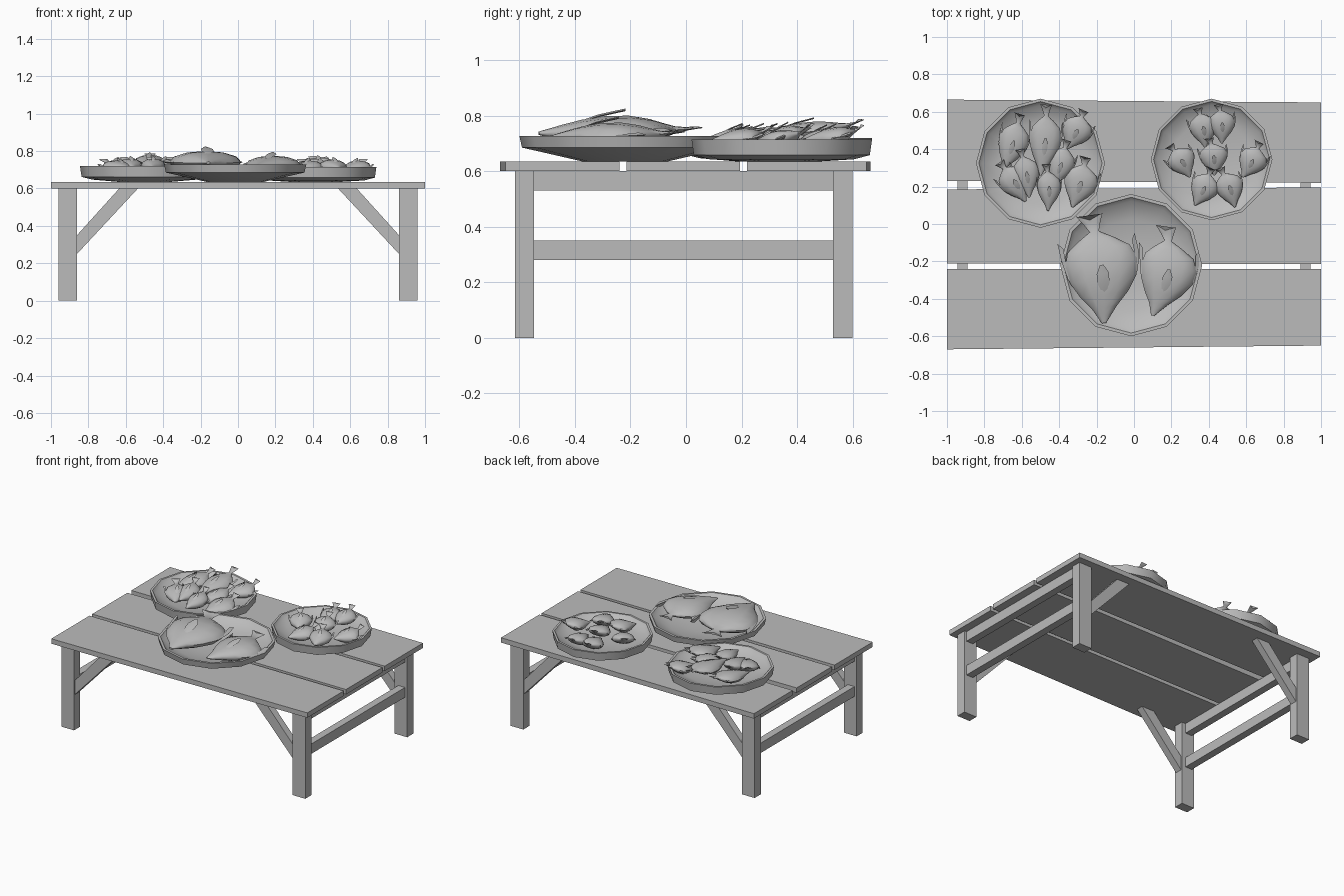
import bpy, bmesh, math
from mathutils import Vector

if "Cube" in bpy.data.objects:
    bpy.data.objects.remove(bpy.data.objects["Cube"], do_unlink=True)

grey = bpy.data.materials.new("plain_grey")
grey.use_nodes = True
GREY = (0.5, 0.5, 0.5, 1)
grey.diffuse_color = GREY
grey.node_tree.nodes["Principled BSDF"].inputs["Base Color"].default_value = GREY


def finish(name, bm, angle=None):
    bmesh.ops.recalc_face_normals(bm, faces=bm.faces)
    me = bpy.data.meshes.new(name)
    bm.to_mesh(me)
    bm.free()
    me.materials.append(grey)
    ob = bpy.data.objects.new(name, me)
    bpy.context.collection.objects.link(ob)
    if angle:
        bpy.ops.object.select_all(action='DESELECT')
        ob.select_set(True)
        bpy.context.view_layer.objects.active = ob
        bpy.ops.object.shade_smooth_by_angle(angle=math.radians(angle))
    return ob


def prism(name, pts, axis, lo, hi):
    """Extrude a flat outline along the y or z axis."""
    bm = bmesh.new()
    def at(p, h):
        return bm.verts.new((p[0], h, p[1]) if axis == 'y' else (p[0], p[1], h))
    a = [at(p, lo) for p in pts]
    b = [at(p, hi) for p in pts]
    bm.faces.new(a)
    bm.faces.new(b)
    for i in range(len(a)):
        j = (i + 1) % len(a)
        bm.faces.new((a[i], a[j], b[j], b[i]))
    return finish(name, bm)


def box(name, x0, x1, y0, y1, z0, z1):
    return prism(name, [(x0, y0), (x1, y0), (x1, y1), (x0, y1)], 'z', z0, z1)


def loft(bm, rings):
    """Skin closed rings of points and cap both ends."""
    rows = [[bm.verts.new(p) for p in r] for r in rings]
    for a, b in zip(rows, rows[1:]):
        for i in range(len(a)):
            j = (i + 1) % len(a)
            bm.faces.new((a[i], a[j], b[j], b[i]))
    bm.faces.new(rows[0])
    bm.faces.new(rows[-1])


# Table top: three slightly uneven planks
for name, l0, l1, r0, r1 in [("back_plank", .23, .665, .22, .65),
                             ("middle_plank", -.21, .185, -.215, .195),
                             ("front_plank", -.67, -.24, -.65, -.24)]:
    prism(name, [(-1, l0), (1, r0), (1, r1), (-1, l1)], 'z', .6, .635)

# Legs, end rails and diagonal braces
for side, s in (("left", 1), ("right", -1)):
    xs = sorted((s * .86, s * .96))
    rail = sorted((s * .89, s * .943))
    for end, y0, y1 in (("front", -.615, -.547), ("back", .53, .6)):
        box(f"{end}_{side}_leg", *xs, y0, y1, 0, .6)
        mid = (y0 + y1) / 2
        outline = [(s * .87, .24), (s * .87, .34), (s * .635, .6), (s * .535, .6)]
        prism(f"{end}_{side}_brace", outline, 'y', mid - .025, mid + .025)
    box(f"{side}_top_rail", *rail, -.547, .53, .53, .6)
    box(f"{side}_stretcher", *rail, -.547, .53, .28, .35)


# Plates: a lathed dish with a thin upright rim
def plate(name, cx, cy, r, rim_low, rim_top):
    prof = [(.4, .635), (.8, rim_low - .015), (.975, rim_low), (1, rim_top),
            (.955, rim_top), (.9, rim_top - .022), (.65, .675), (.3, .66)]
    bm = bmesh.new()
    n = 12
    loft(bm, [[(cx + r * k * math.cos(math.tau * i / n),
                cy + r * k * math.sin(math.tau * i / n), z) for i in range(n)]
              for k, z in prof])
    finish(name, bm, 40)


plate("front_plate", -.015, -.22, .38, .685, .727)
plate("back_right_plate", -.5, .325, .345, .662, .72)
plate("back_left_plate", .415, .345, .325, .658, .714)

# Fish stations from tail to nose: place, width, thickness
BODY = [(0, .37, .08), (.08, .24, .1), (.16, .13, .22), (.23, .48, .45),
        (.32, .86, .75), (.45, 1, 1), (.6, .92, 1), (.74, .66, .8),
        (.86, .34, .5), (.93, .2, .3), (1, .06, .1)]


def fish(name, nose, tail, half, thick, z, bend=0, lift=.03):
    nose, tail = Vector(nose), Vector(tail)
    d = nose - tail
    length = d.length
    d.normalize()
    s = Vector((-d.y, d.x))

    def place(t, side, up):
        p = tail + d * (length * t) + s * (side + bend * math.sin(math.pi * t))
        return (p.x, p.y, z + up + lift * (1 - t) ** 3)

    bm = bmesh.new()
    n = 12
    loft(bm, [[place(t, half * w * math.cos(math.tau * i / n),
                     thick * h * math.sin(math.tau * i / n)) for i in range(n)]
              for t, w, h in BODY])
    # Notch in the tail fan
    bm.verts.ensure_lookup_table()
    for v in bm.verts[:n]:
        off = abs((Vector(v.co[:2]) - tail).dot(s)) / (half * .37)
        v.co.xy += d * (length * .05 * (1 - off))
    # Raised side fin, pointing back toward the tail
    fin = []
    for t, w, up in ((.72, .06, .75), (.64, .16, 1.02), (.55, .17, 1.2), (.47, .05, 1.35)):
        fin.append([place(t, half * w * a, thick * (up + b))
                    for a, b in ((-1, 0), (0, .08), (1, 0), (0, -.08))])
    loft(bm, fin)
    # Thin fins on both edges of the body
    for e in (-1, 1):
        edge = [(.62, .85, .1), (.45, .95, .1), (.28, .95, .2)]
        loft(bm, [[place(t, e * half * w, -thick * k), place(t, e * half * w, thick * k),
                   place(t - .06, e * half * (w + .12), 0)] for t, w, k in edge])
    finish(name, bm, 50)


fish("large_fish_1", (-.16, -.53), (-.24, .05), .195, .06, .737, .03, .02)
fish("large_fish_2", (.1, -.49), (.17, -.01), .15, .05, .722, .05, .02)

# Heaped small fish: nose, tail, half width, height
RIGHT_HEAP = [((-.5, .26), (-.47, .64), .085, .735), ((-.36, .4), (-.27, .61), .08, .71),
              ((-.33, .09), (-.26, .36), .09, .71), ((-.46, .07), (-.47, .32), .065, .715),
              ((-.58, .12), (-.72, .33), .08, .705), ((-.7, .29), (-.61, .59), .08, .71),
              ((-.56, .14), (-.61, .4), .07, .715), ((-.44, .2), (-.36, .45), .07, .715)]
LEFT_HEAP = [((.38, .41), (.34, .62), .075, .705), ((.47, .43), (.45, .64), .07, .715),
             ((.3, .25), (.19, .42), .075, .705), ((.43, .26), (.4, .46), .075, .72),
             ((.58, .25), (.67, .44), .075, .705), ((.325, .1), (.41, .3), .075, .705),
             ((.54, .09), (.46, .3), .075, .71)]
for label, heap in (("right", RIGHT_HEAP), ("left", LEFT_HEAP)):
    for i, (nose, tail, half, z) in enumerate(heap):
        fish(f"small_fish_{label}_{i + 1}", nose, tail, half, .036, z, .012, .05)
